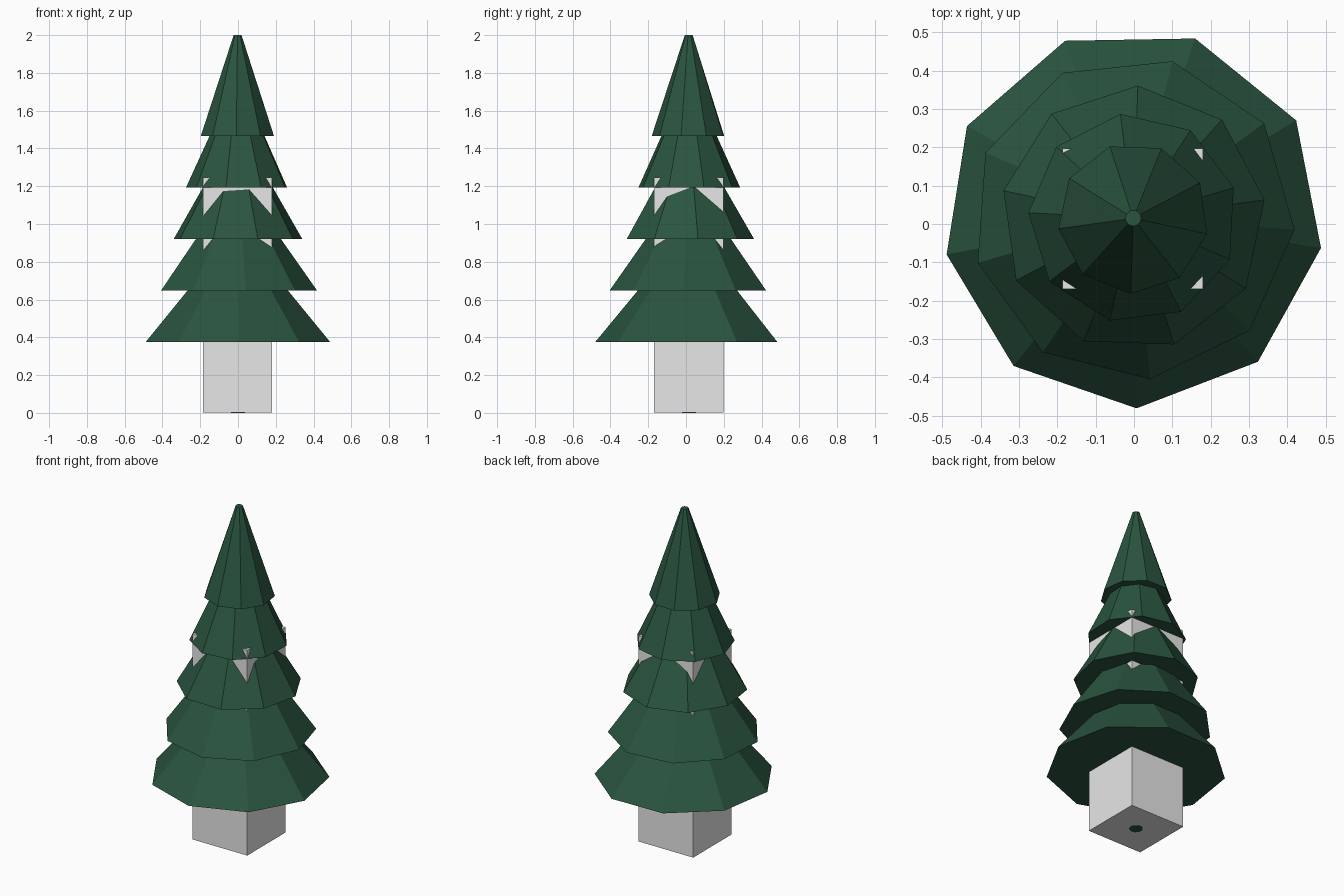
import bpy
import math

cube = bpy.data.objects.get("Cube")
if cube:
    bpy.data.objects.remove(cube, do_unlink=True)


def make_material(name, rgb):
    mat = bpy.data.materials.new(name)
    mat.use_nodes = True
    mat.diffuse_color = (*rgb, 1)
    mat.node_tree.nodes["Principled BSDF"].inputs["Base Color"].default_value = (*rgb, 1)
    return mat


green = make_material("pine green", (0.023, 0.09, 0.05))
grey = make_material("pale grey", (0.8, 0.8, 0.8))

CX, CY = -0.002, 0.015
SIDES = 9


def tapered(name, r_bottom, r_top, z0, z1, first_angle, mat):
    """Closed nine-sided frustum with one bottom corner at first_angle degrees."""
    ring = [math.radians(first_angle) + math.tau * i / SIDES for i in range(SIDES)]
    verts = [(CX + r * math.cos(a), CY + r * math.sin(a), z)
             for r, z in ((r_bottom, z0), (r_top, z1)) for a in ring]
    faces = [(i, (i + 1) % SIDES, SIDES + (i + 1) % SIDES, SIDES + i) for i in range(SIDES)]
    faces += [tuple(reversed(range(SIDES))), tuple(range(SIDES, 2 * SIDES))]
    mesh = bpy.data.meshes.new(name)
    mesh.from_pydata(verts, [], faces)
    mesh.materials.append(mat)
    obj = bpy.data.objects.new(name, mesh)
    bpy.context.collection.objects.link(obj)
    return obj


# Five overlapping foliage tiers, each twisted a little
tiers = [(0.496, -89), (0.422, -84), (0.346, 88), (0.274, 97), (0.197, 108)]
for i, (radius, angle) in enumerate(tiers):
    base = 0.375 + 0.2725 * i
    tapered(f"foliage_tier_{i + 1}", radius, radius * 0.107, base, base + 0.535, angle, green)

# Thin core whose end shows under the trunk
tapered("trunk_core", 0.038, 0.038, 0, 0.6, 0, green)

# Tall square trunk whose corners poke through the upper tiers
bottom, top = 0.002, 1.245
bpy.ops.mesh.primitive_cube_add(size=1, location=(-0.003, 0.014, (bottom + top) / 2))
trunk = bpy.context.object
trunk.name = "trunk"
trunk.scale = (0.367, 0.367, top - bottom)
bpy.ops.object.transform_apply(location=False, rotation=False, scale=True)
trunk.data.materials.append(grey)
